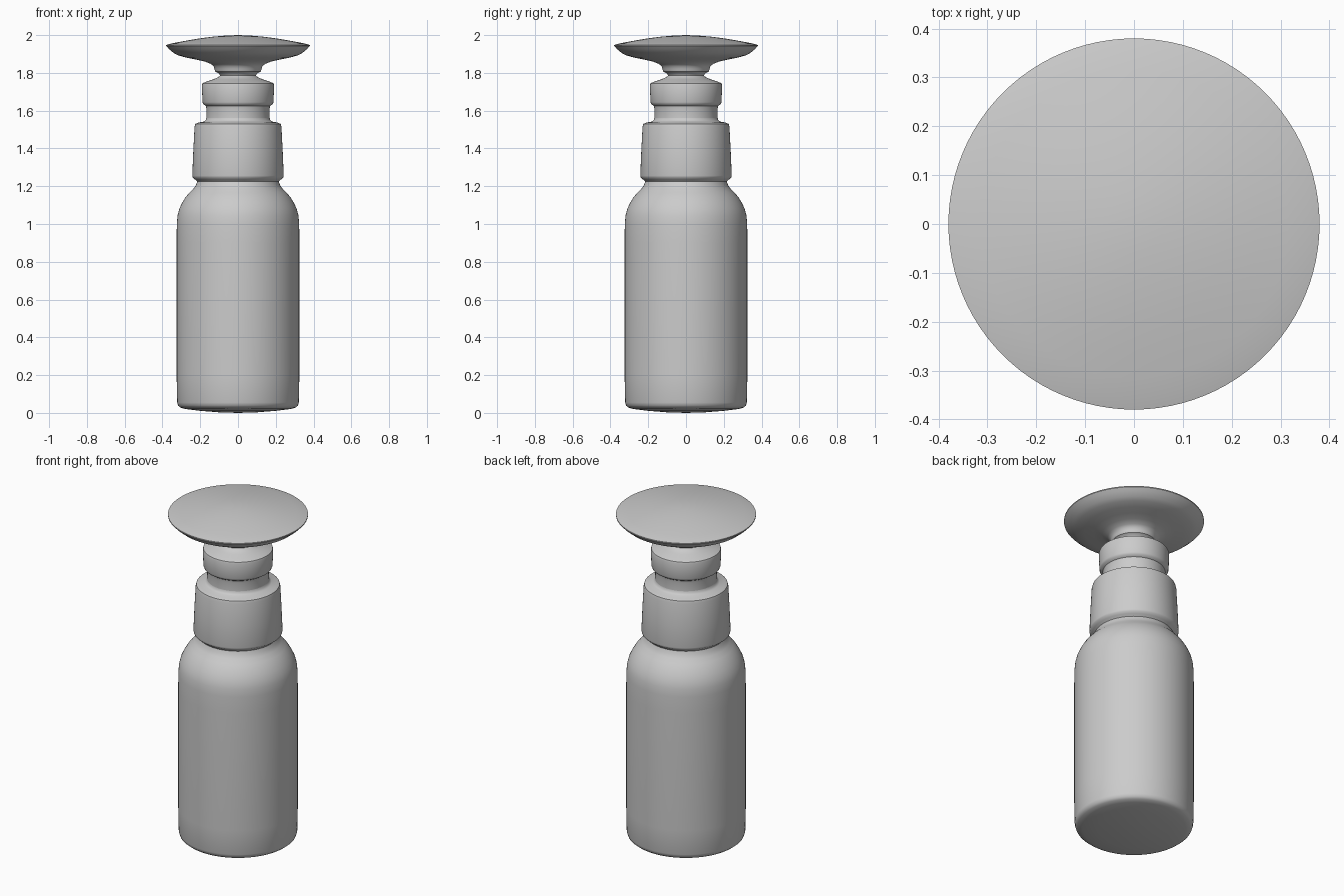
import bpy, bmesh, math

SEGMENTS = 96


def lathe(name, profile, angle=40):
    """Revolve (radius, height) points about z; zero radius makes a pole."""
    bm = bmesh.new()
    rings = []
    for r, z in profile:
        if r == 0:
            rings.append([bm.verts.new((0, 0, z))])
        else:
            rings.append([bm.verts.new((r * math.cos(2 * math.pi * i / SEGMENTS),
                                        r * math.sin(2 * math.pi * i / SEGMENTS), z))
                          for i in range(SEGMENTS)])
    for a, b in zip(rings, rings[1:]):
        for i in range(SEGMENTS):
            j = (i + 1) % SEGMENTS
            if len(a) == 1:
                bm.faces.new((a[0], b[j], b[i]))
            elif len(b) == 1:
                bm.faces.new((a[i], a[j], b[0]))
            else:
                bm.faces.new((a[i], a[j], b[j], b[i]))
    mesh = bpy.data.meshes.new(name)
    bm.to_mesh(mesh)
    bm.free()
    obj = bpy.data.objects.new(name, mesh)
    bpy.context.collection.objects.link(obj)
    bpy.ops.object.select_all(action='DESELECT')
    obj.select_set(True)
    bpy.context.view_layer.objects.active = obj
    bpy.ops.object.shade_smooth_by_angle(angle=math.radians(angle))
    return obj


# Bottle with slightly domed base, rounded shoulder and short neck
lathe("bottle", [
    (0, 0), (0.1, 0.003), (0.2, 0.011), (0.28, 0.021), (0.305, 0.028),
    (0.317, 0.038), (0.322, 0.055), (0.325, 0.2), (0.325, 0.9), (0.324, 1.0),
    (0.32, 1.045), (0.311, 1.08), (0.297, 1.11), (0.279, 1.14),
    (0.258, 1.165), (0.236, 1.187), (0.223, 1.205), (0.216, 1.225)])

# Tapered screw collar
lathe("collar", [
    (0.216, 1.225), (0.228, 1.236), (0.24, 1.246), (0.242, 1.256),
    (0.237, 1.38), (0.23, 1.515), (0.226, 1.53), (0.21, 1.537),
    (0.182, 1.542), (0.171, 1.55), (0.168, 1.562)])

# Pump neck and ring
lathe("pump_ring", [
    (0.168, 1.562), (0.167, 1.61), (0.17, 1.625), (0.184, 1.634), (0.188, 1.645),
    (0.191, 1.735), (0.188, 1.745), (0.165, 1.755), (0.13, 1.766), (0.105, 1.777),
    (0.095, 1.786)])

# Flared disc-shaped press head
lathe("press_head", [
    (0.095, 1.786), (0.1, 1.796), (0.12, 1.807), (0.125, 1.82), (0.128, 1.833),
    (0.143, 1.847), (0.175, 1.86), (0.22, 1.87), (0.27, 1.88), (0.315, 1.892),
    (0.34, 1.905), (0.365, 1.926), (0.38, 1.942), (0.38, 1.948), (0.355, 1.955),
    (0.315, 1.963), (0.26, 1.973), (0.2, 1.983), (0.13, 1.992), (0.06, 1.998), (0, 2.0)])
